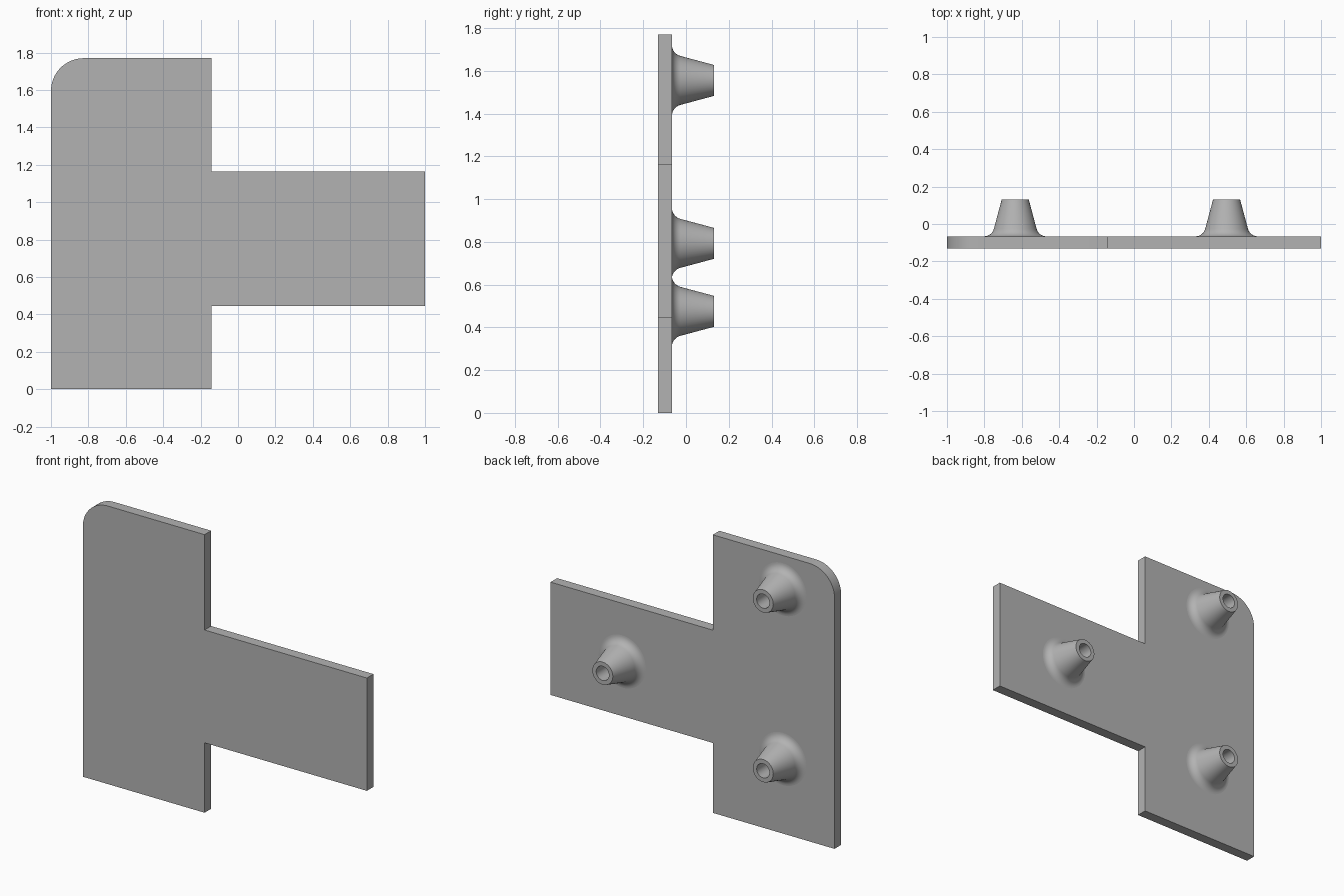
import bpy, bmesh, math

if "Cube" in bpy.data.objects:
    bpy.data.objects.remove(bpy.data.objects["Cube"])

FRONT, BACK, TIP = -0.132, -0.066, 0.132   # y of plate front, plate back, boss tips

grey = bpy.data.materials.new("grey")
grey.diffuse_color = (0.45, 0.45, 0.45, 1)
grey.use_nodes = True
grey.node_tree.nodes["Principled BSDF"].inputs["Base Color"].default_value = grey.diffuse_color


def finish(bm, name, smooth):
    bmesh.ops.recalc_face_normals(bm, faces=bm.faces)
    mesh = bpy.data.meshes.new(name)
    bm.to_mesh(mesh)
    bm.free()
    mesh.materials.append(grey)
    obj = bpy.data.objects.new(name, mesh)
    bpy.context.collection.objects.link(obj)
    bpy.ops.object.select_all(action='DESELECT')
    obj.select_set(True)
    bpy.context.view_layer.objects.active = obj
    bpy.ops.object.shade_smooth_by_angle(angle=math.radians(smooth))
    return obj


def make_plate():
    # T-shaped outline (x, z) with one rounded top corner
    r, top = 0.175, 1.77
    outline = [(-1, 0), (-0.143, 0), (-0.143, 0.445), (1, 0.445),
               (1, 1.163), (-0.143, 1.163), (-0.143, top)]
    for i in range(17):
        a = math.pi / 2 * (1 + i / 16)
        outline.append((-1 + r + r * math.cos(a), top - r + r * math.sin(a)))
    bm = bmesh.new()
    face = bm.faces.new([bm.verts.new((x, FRONT, z)) for x, z in outline])
    ext = bmesh.ops.extrude_face_region(bm, geom=[face])
    verts = [v for v in ext["geom"] if isinstance(v, bmesh.types.BMVert)]
    bmesh.ops.translate(bm, verts=verts, vec=(0, BACK - FRONT, 0))
    finish(bm, "plate", 30)


def make_boss(name, x, z):
    # Revolved profile (radius, y): filleted foot, tapered wall, rim, blind hole
    taper, tip_r, hole_r, fillet = math.radians(15), 0.072, 0.045, 0.054
    foot = tip_r + (TIP - BACK) * math.tan(taper)
    cx = foot + fillet * math.tan((math.pi / 2 - taper) / 2)
    profile = []
    for i in range(9):
        a = (math.pi / 2 - taper) * i / 8
        profile.append((cx - fillet * math.sin(a),
                        BACK + fillet * (1 - math.cos(a))))
    profile += [(tip_r, TIP), (hole_r, TIP), (hole_r, BACK)]
    bm = bmesh.new()
    verts = [bm.verts.new((x + r, y, z)) for r, y in profile]
    edges = [bm.edges.new(pair) for pair in zip(verts, verts[1:])]
    bmesh.ops.spin(bm, geom=verts + edges, cent=(x, 0, z), axis=(0, 1, 0),
                   angle=math.tau, steps=48, use_duplicate=False)
    bmesh.ops.remove_doubles(bm, verts=bm.verts, dist=1e-5)
    finish(bm, name, 40)


make_plate()
make_boss("upper_boss", -0.635, 1.555)
make_boss("lower_boss", -0.635, 0.475)
make_boss("arm_boss", 0.495, 0.793)
